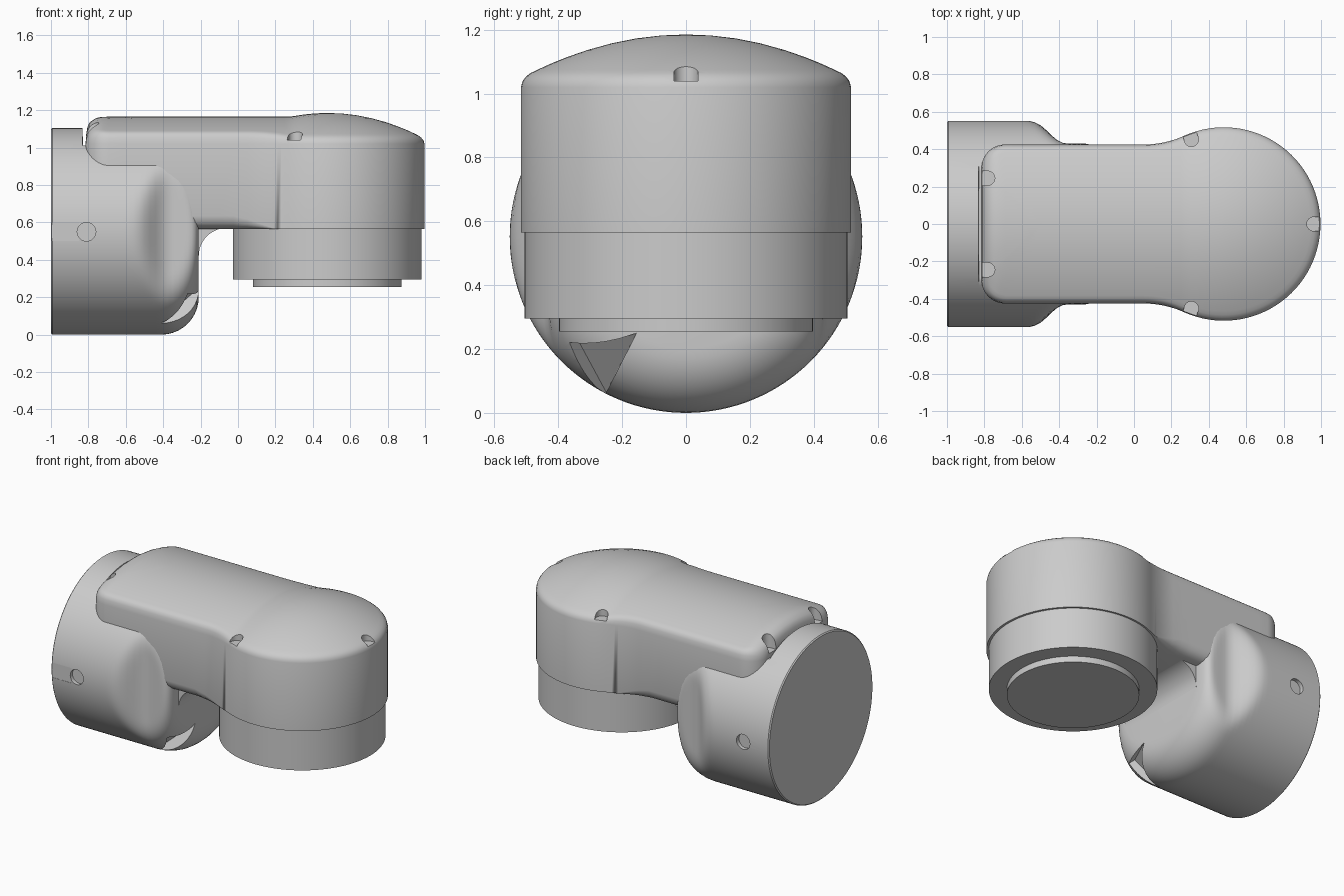
import bpy, bmesh
from math import sin, cos, pi, radians, sqrt
from mathutils import Vector

cube = bpy.data.objects.get("Cube")
if cube:
    bpy.data.objects.remove(cube, do_unlink=True)

grey = bpy.data.materials.new("light_grey")
grey.use_nodes = True
grey.diffuse_color = (0.6, 0.6, 0.6, 1)
grey.node_tree.nodes["Principled BSDF"].inputs["Base Color"].default_value = (0.6, 0.6, 0.6, 1)


def loft(name, rings, cap_end=True):
    """Skin closed rings of equal length and cap the ends."""
    bm = bmesh.new()
    loops = [[bm.verts.new(p) for p in ring] for ring in rings]
    n = len(loops[0])
    for a, b in zip(loops, loops[1:]):
        for i in range(n):
            j = (i + 1) % n
            bm.faces.new((a[i], a[j], b[j], b[i]))
    bm.faces.new(loops[0])
    if cap_end:
        bm.faces.new(loops[-1])
    bmesh.ops.remove_doubles(bm, verts=bm.verts[:], dist=0.0002)
    bmesh.ops.recalc_face_normals(bm, faces=bm.faces[:])
    mesh = bpy.data.meshes.new(name)
    bm.to_mesh(mesh)
    bm.free()
    mesh.materials.append(grey)
    obj = bpy.data.objects.new(name, mesh)
    bpy.context.collection.objects.link(obj)
    return obj


def prism(name, outline, direction):
    d = Vector(direction)
    base = [Vector(p) for p in outline]
    return loft(name, [base, [p + d for p in base]])


def select(obj):
    bpy.ops.object.select_all(action='DESELECT')
    obj.select_set(True)
    bpy.context.view_layer.objects.active = obj


def cut(obj, cutters):
    for c in cutters:
        select(obj)
        mod = obj.modifiers.new("cut", 'BOOLEAN')
        mod.operation, mod.solver, mod.object = 'DIFFERENCE', 'EXACT', c
        bpy.ops.object.modifier_apply(modifier=mod.name)
        bpy.data.objects.remove(c, do_unlink=True)


def smooth(obj, angle=35):
    select(obj)
    bpy.ops.object.shade_smooth_by_angle(angle=radians(angle))


def arc(cx, cy, r, a0, a1, n):
    return [(cx + r * cos(radians(a0 + (a1 - a0) * i / n)),
             cy + r * sin(radians(a0 + (a1 - a0) * i / n))) for i in range(n + 1)]


def clamp(v, lo, hi):
    return max(lo, min(hi, v))


HEAD_X, HEAD_R, ARM_W, END_X = 0.48, 0.517, 0.425, -0.815

# Horizontal joint housing: rounded drum with waisted sides and a step under the arm
AXIS_Z, DRUM_R = 0.552, 0.552


def waist(x, y):
    s = clamp((x + 0.62) / 0.26, 0, 1)
    w = 0.62 - 0.19 * s * s * (3 - 2 * s)
    a, k = abs(y), 0.06
    h = max(k - abs(a - w), 0) / k
    return (min(a, w) - h * h * k / 4) * (1 if y >= 0 else -1)


profile = [(-1, 0.545), (-0.993, DRUM_R), (-0.831, DRUM_R), (-0.829, DRUM_R)]
profile += [(-0.8 + 0.03 * i, DRUM_R) for i in range(13)]
profile += arc(-0.41, DRUM_R - 0.2, 0.2, 90, 0, 10)
SEG = 128
rings = []
for x, r in profile:
    ring = []
    for i in range(SEG):
        a = 2 * pi * i / SEG
        z = AXIS_Z + r * sin(a)
        if x > -0.83:
            z = min(z, 1.01)
        ring.append((x, waist(x, r * cos(a)), z))
    rings.append(ring)
housing = loft("joint_housing", rings)

# Side screw holes, shallow front slot and lower chip
cutters = [prism("hole_cutter", [(x, s * 0.525, z) for x, z in arc(-0.81, 0.55, 0.05, 0, 345, 23)],
                 (0, s * 0.2, 0)) for s in (-1, 1)]
cutters.append(prism("slot_cutter", [(-1.05, -0.548, 0.5), (-0.85, -0.548, 0.5),
                                     (-0.85, -0.548, 0.6), (-1.05, -0.548, 0.6)], (0, -0.1, 0)))
cutters.append(prism("chip_cutter", [(-0.3, -0.35, 0.25), (-0.21, -0.155, 0.25),
                                     (-0.42, -0.25, 0.065)], (0.14, -0.065, -0.13)))
cut(housing, cutters)
smooth(housing)

# Arm outline: round head, concave neck, straight sides, rounded tail
half = arc(HEAD_X, 0, HEAD_R, 0, 114, 30)
half += arc(0.05, ARM_W + 0.534, 0.534, 292, 270, 10)
half += [(0.05 - 0.074 * i, ARM_W) for i in range(1, 10)]
half += arc(-0.69, ARM_W - 0.125, 0.125, 90, 180, 10)
half += [(END_X, 0.2), (END_X, 0.1), (END_X, 0)]
half[0] = (HEAD_X + HEAD_R, 0)
outline = half + [(x, -y) for x, y in half[-2:0:-1]]


def inward(p, t):
    """Move an outline point towards the arm's centre line."""
    mx = clamp(p[0], -0.5, HEAD_X)
    return mx + (p[0] - mx) * t, p[1] * t


def crown(x, y):
    """Height of the cover: crowned arm merging into a domed head."""
    dx = x - HEAD_X
    dome = 1.185 - dx * dx * 0.51
    z = dome if dx > 0 else max(1.165, dome)
    e = clamp((-0.72 - x) / 0.1, 0, 1)
    return z - y * y * 0.51 - 0.1 * (1 - sqrt(1 - e * e))


rings = []
for a in (90, 60, 30, 0):
    ring = []
    for p in outline:
        r = 0.07 * clamp((0.2 - p[0]) / 0.2, 0, 1)
        x, y = inward(p, 1 - r * (1 - cos(radians(a))) / ARM_W)
        ring.append((x, y, 0.565 + r * (1 - sin(radians(a)))))
    rings.append(ring)
rings.append([(x, y, 1.02) for x, y in outline])
for t, blend in ((0.99, 0.6), (0.97, 0.9), (0.94, 1), (0.9, 1), (0.85, 1), (0.8, 1), (0.72, 1),
                 (0.6, 1), (0.45, 1), (0.3, 1), (0.15, 1), (0, 1)):
    ring = []
    for p in outline:
        x, y = inward(p, t)
        ring.append((x, y, 1.02 + blend * (crown(x, y) - 1.02)))
    rings.append(ring)
arm = loft("arm_body", rings, cap_end=False)


# Screw pockets, round inside and open to the rim
def pocket(x, y, angle):
    out = Vector((cos(radians(angle)), sin(radians(angle)), 0))
    pts = [Vector((px, py, 1.04)) for px, py in arc(x, y, 0.038, angle + 90, angle + 270, 12)]
    return prism("pocket_cutter", pts + [pts[-1] + out * 0.15, pts[0] + out * 0.15], (0, 0, 0.3))


cut(arm, [pocket(0.962, 0, 0), pocket(0.307, 0.452, 108), pocket(0.307, -0.452, -108),
          pocket(-0.782, 0.245, 180), pocket(-0.782, -0.245, 180)])
smooth(arm)

# Curved web under the elbow
web = [(-0.3, 0.62), (-0.3, 0.42)] + arc(-0.06, 0.42, 0.15, 180, 90, 12) + [(-0.06, 0.62)]
smooth(prism("elbow_web", [(x, -0.33, z) for x, z in web], (0, 0.66, 0)))

# Lower joint ring and mounting flange
for name, r, z0, z1 in (("lower_ring", 0.505, 0.295, 0.57), ("mounting_flange", 0.397, 0.255, 0.3)):
    circle = arc(0.477, 0, r, 0, 360 - 360 / SEG, SEG - 1)
    smooth(prism(name, [(x, y, z0) for x, y in circle], (0, 0, z1 - z0)))
